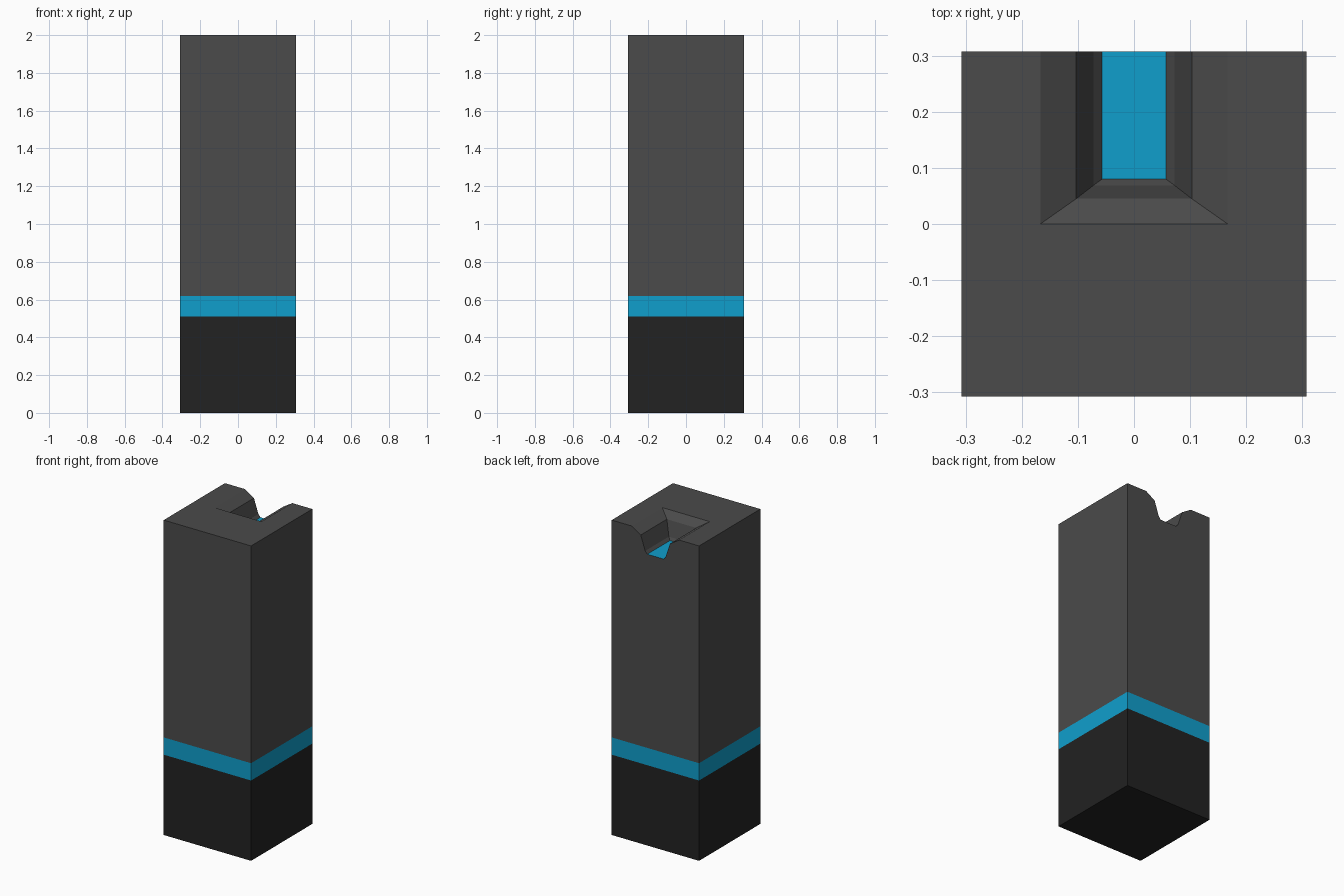
import bpy, bmesh

if "Cube" in bpy.data.objects:
    bpy.data.objects.remove(bpy.data.objects["Cube"])

W = 0.307          # half width of the square post


def material(name, rgb):
    m = bpy.data.materials.new(name)
    m.diffuse_color = (*rgb, 1)
    m.use_nodes = True
    m.node_tree.nodes["Principled BSDF"].inputs["Base Color"].default_value = m.diffuse_color
    return m


mats = [material("black", (0.016, 0.016, 0.016)),
        material("blue", (0.005, 0.345, 0.605)),
        material("dark grey", (0.07, 0.07, 0.07))]
BLACK, BLUE, GREY = range(3)

bm = bmesh.new()


def face(verts, mat):
    bm.faces.new(verts).material_index = mat


# Square rings of the post: base, band bottom, band top, top
# corner order: back left, front left, front right, back right
rings = [[bm.verts.new(p) for p in ((-W, W, z), (-W, -W, z), (W, -W, z), (W, W, z))]
         for z in (0, 0.51, 0.62, 2)]

# Notch rings, open to the back: half width, front y, z
notch = [[bm.verts.new(p) for p in ((-x, W, z), (-x, y, z), (x, y, z), (x, W, z))]
         for x, y, z in ((0.167, 0.0, 2), (0.103, 0.045, 1.96),
                         (0.072, 0.069, 1.867), (0.057, 0.08, 1.85))]

# Post sides in three colours, with the upper back cut by the notch profile
for a, b, mat in zip(rings, rings[1:], (BLACK, BLUE, GREY)):
    for i in range(3):
        face((a[i], a[i + 1], b[i + 1], b[i]), mat)
for k, mat in ((0, BLACK), (1, BLUE)):
    a, b = rings[k], rings[k + 1]
    face((a[3], a[0], b[0], b[3]), mat)
lo, hi = rings[2], rings[3]
face([lo[3], lo[0], hi[0]] + [r[0] for r in notch] + [r[3] for r in reversed(notch)] + [hi[3]], GREY)

# Underside and top
face(rings[0][::-1], BLACK)
face(hi + notch[0][::-1], GREY)

# Notch walls and blue floor
for a, b in zip(notch, notch[1:]):
    for i in range(3):
        face((a[i], a[i + 1], b[i + 1], b[i]), GREY)
face(notch[-1], BLUE)

bmesh.ops.recalc_face_normals(bm, faces=bm.faces)
bmesh.ops.triangulate(bm, faces=[f for f in bm.faces if len(f.verts) > 4])
me = bpy.data.meshes.new("notched_post")
bm.to_mesh(me)
bm.free()
for m in mats:
    me.materials.append(m)
post = bpy.data.objects.new("notched_post", me)
bpy.context.collection.objects.link(post)
